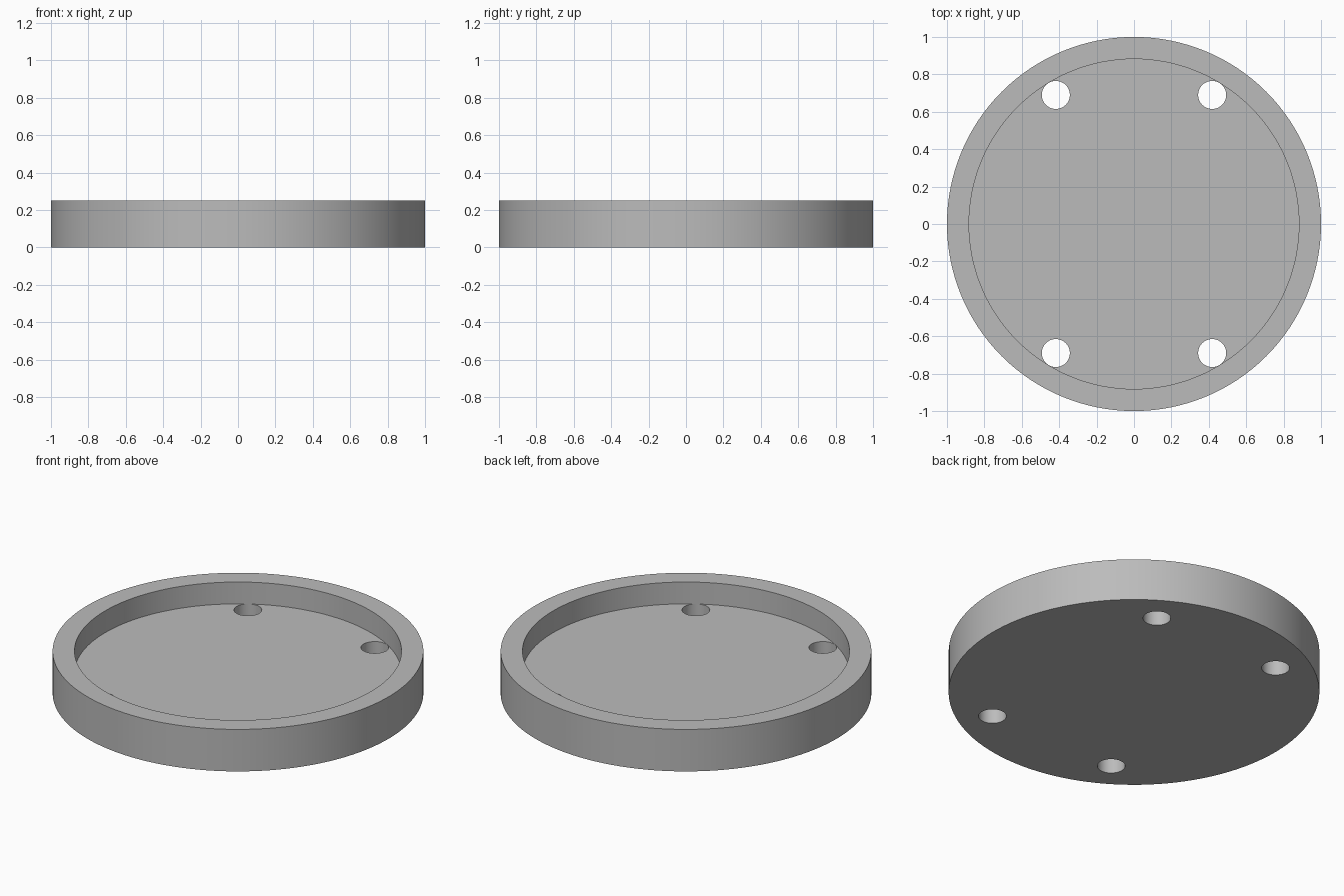
import bpy, bmesh, math

if "Cube" in bpy.data.objects:
    bpy.data.objects.remove(bpy.data.objects["Cube"], do_unlink=True)

HEIGHT, FLOOR = 0.25, 0.12
INNER_RADIUS = 0.882
HOLE_X, HOLE_Y, HOLE_RADIUS = 0.418, 0.69, 0.075

grey = bpy.data.materials.new("plain_grey")
grey.use_nodes = True
colour = (0.5, 0.5, 0.5, 1)
grey.diffuse_color = colour
grey.node_tree.nodes["Principled BSDF"].inputs["Base Color"].default_value = colour


def lathe(name, profile, segments):
    """Spin a radius/height profile around z into an object."""
    bm = bmesh.new()
    verts = [bm.verts.new((r, 0, z)) for r, z in profile]
    edges = [bm.edges.new(pair) for pair in zip(verts, verts[1:])]
    bmesh.ops.spin(bm, geom=verts + edges, cent=(0, 0, 0), axis=(0, 0, 1),
                   angle=math.tau, steps=segments)
    bmesh.ops.remove_doubles(bm, verts=bm.verts, dist=1e-5)
    # Close the flat discs with single faces
    bmesh.ops.holes_fill(bm, edges=[e for e in bm.edges if e.is_boundary], sides=0)
    bmesh.ops.recalc_face_normals(bm, faces=bm.faces)
    mesh = bpy.data.meshes.new(name)
    bm.to_mesh(mesh)
    bm.free()
    mesh.materials.append(grey)
    obj = bpy.data.objects.new(name, mesh)
    bpy.context.collection.objects.link(obj)
    return obj


# Shallow round tray with a thick rim
tray = lathe("round_tray", [(1, 0), (1, HEIGHT), (INNER_RADIUS, HEIGHT),
                            (INNER_RADIUS, FLOOR)], 128)

# Four drilled holes through the floor
for x in (-HOLE_X, HOLE_X):
    for y in (-HOLE_Y, HOLE_Y):
        cutter = lathe("hole_cutter", [(HOLE_RADIUS, -0.1), (HOLE_RADIUS, 0.2)], 48)
        cutter.location = (x, y, 0)
        cutter.hide_render = True
        cutter.hide_set(True)
        cut = tray.modifiers.new("hole", "BOOLEAN")
        cut.operation = "DIFFERENCE"
        cut.solver = "EXACT"
        cut.object = cutter

# Apply the cuts, drop the cutters and smooth the curved walls
bpy.ops.object.select_all(action="DESELECT")
tray.select_set(True)
bpy.context.view_layer.objects.active = tray
cutters = [m.object for m in tray.modifiers]
for name in [m.name for m in tray.modifiers]:
    bpy.ops.object.modifier_apply(modifier=name)
for cutter in cutters:
    bpy.data.objects.remove(cutter, do_unlink=True)
bpy.ops.object.shade_smooth_by_angle(angle=math.radians(30))
